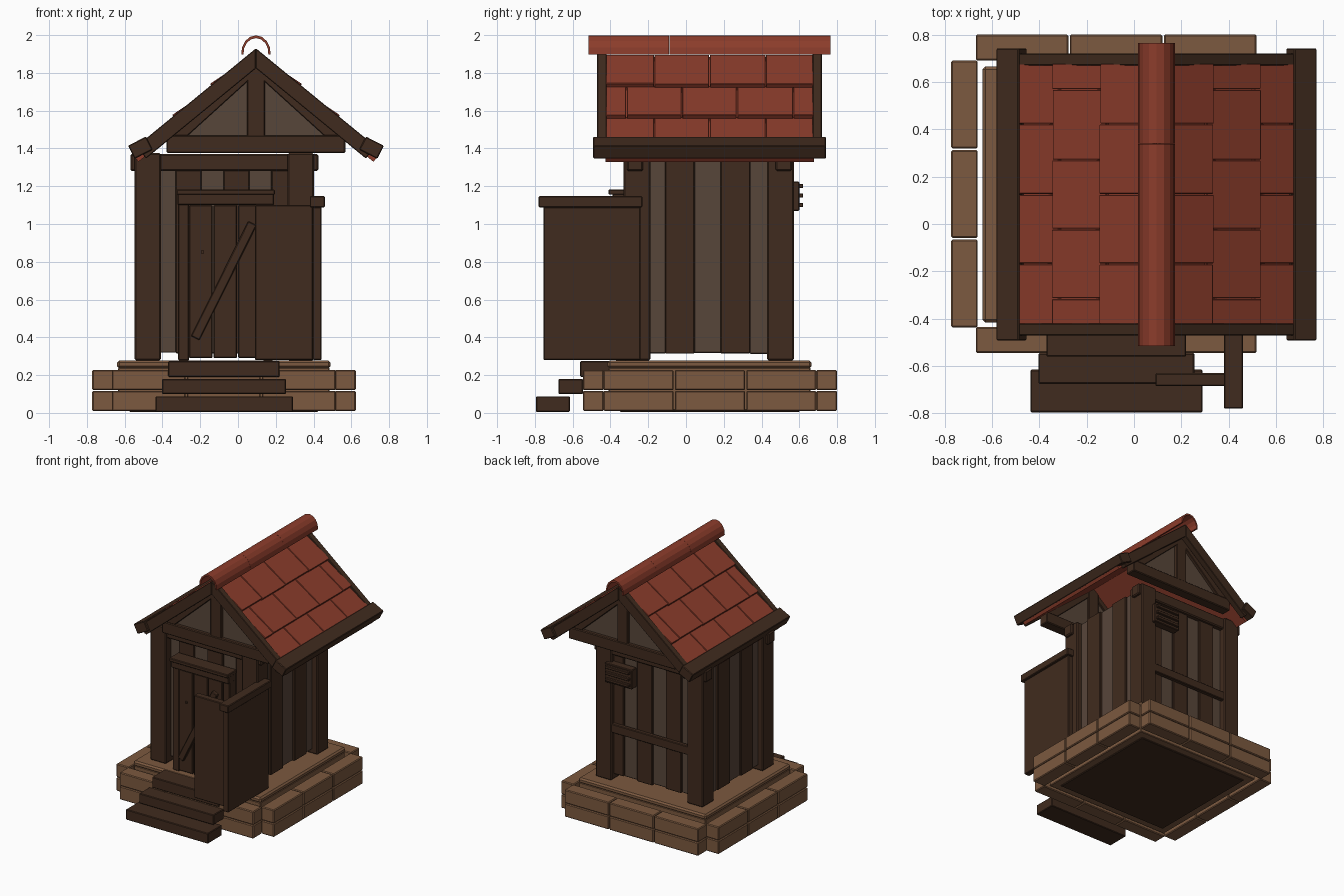
import bpy, bmesh, math, random

if "Cube" in bpy.data.objects:
    bpy.data.objects.remove(bpy.data.objects["Cube"])

random.seed(4)


def material(name, rgb):
    m = bpy.data.materials.new(name)
    m.diffuse_color = (*rgb, 1)
    m.use_nodes = True
    m.node_tree.nodes["Principled BSDF"].inputs["Base Color"].default_value = m.diffuse_color
    return m


DARK = material("dark_wood", (0.051, 0.024, 0.013))
GREY = material("weathered_wood", (0.097, 0.061, 0.042))
RED = material("clay_tile", (0.26, 0.045, 0.024))
STONE = material("tan_stone", (0.2, 0.1, 0.05))


def prism(name, pts, y0, y1, mat, bevel=0.0):
    """Extrude an x-z outline from y0 to y1."""
    bm = bmesh.new()
    a = [bm.verts.new((x, y0, z)) for x, z in pts]
    b = [bm.verts.new((x, y1, z)) for x, z in pts]
    bm.faces.new(a)
    bm.faces.new(b[::-1])
    for i in range(len(pts)):
        j = (i + 1) % len(pts)
        bm.faces.new((a[j], a[i], b[i], b[j]))
    bmesh.ops.recalc_face_normals(bm, faces=bm.faces)
    me = bpy.data.meshes.new(name)
    bm.to_mesh(me)
    bm.free()
    me.materials.append(mat)
    ob = bpy.data.objects.new(name, me)
    bpy.context.collection.objects.link(ob)
    if bevel:
        mod = ob.modifiers.new("bevel", 'BEVEL')
        mod.width = bevel
        mod.segments = 1
    return ob


def box(name, x0, x1, y0, y1, z0, z1, mat=DARK, bevel=0.005):
    return prism(name, [(x0, z0), (x1, z0), (x1, z1), (x0, z1)], y0, y1, mat, bevel)


def tilted(name, cx, cz, w, h, deg, y0, y1, mat=DARK):
    c, s = math.cos(math.radians(deg)), math.sin(math.radians(deg))
    pts = [(cx + u * c - v * s, cz + u * s + v * c) for u, v in
           ((-w / 2, -h / 2), (w / 2, -h / 2), (w / 2, h / 2), (-w / 2, h / 2))]
    return prism(name, pts, y0, y1, mat, 0.005)


# --- stone plinth: two courses of three stones per side, core, slab and floor ---
for z in (0.01, 0.12):
    for k in range(3):
        x = -0.668 + k * 0.397
        y = -0.437 + k * 0.378
        for y0 in (-0.545, 0.69):
            box("plinth_stone", x, x + 0.391, y0, y0 + 0.11, z, z + 0.107, STONE, 0.006)
        for x0 in (-0.772, 0.512):
            box("plinth_stone", x0, x0 + 0.112, y, y + 0.371, z, z + 0.107, STONE, 0.006)
box("plinth_core", -0.635, 0.485, -0.41, 0.66, 0.012, 0.24, STONE)
box("floor_underside", -0.575, 0.425, -0.35, 0.60, 0.004, 0.03)
box("plinth_slab", -0.64, 0.49, -0.415, 0.665, 0.235, 0.278, STONE, 0.012)

# --- front steps ---
box("step_bottom", -0.437, 0.29, -0.795, -0.615, 0.005, 0.088)
box("step_middle", -0.403, 0.255, -0.675, -0.545, 0.1, 0.18)
box("step_top", -0.37, 0.22, -0.56, -0.4, 0.19, 0.275)

# --- corner posts, header beams ---
for x0 in (-0.548, 0.262):
    for y0 in (-0.33, 0.43):
        box("corner_post", x0, x0 + 0.14, y0, y0 + 0.142, 0.278, 1.375, DARK, 0.008)
for y0 in (-0.312, 0.475):
    box("header_beam", -0.57, 0.425, y0, y0 + 0.085, 1.28, 1.37, DARK, 0.008)


# --- wall planks, dark ones proud of the grey ones ---
def plank(axis, outer, sign, u0, u1, k):
    grey = k % 2 == 0
    d = 0.02 if grey else 0.004
    a = outer - sign * d
    b = a - sign * 0.035
    a, b = min(a, b), max(a, b)
    r = random.uniform(-0.006, 0.006)
    mat = GREY if grey else DARK
    grow = 0.002 if grey else 0.008
    if axis == 'x':
        box("side_plank", a, b, u0 - grow, u1 + grow, 0.318 + r, 1.37, mat)
    else:
        box("wall_plank", u0 - grow, u1 + grow, a, b, 0.318 + r, 1.37, mat)


for outer, sign in ((0.375, 1), (-0.525, -1)):
    for k in range(5):
        u = max(-0.25 + 0.147 * k, -0.2)
        plank('x', outer, sign, u, min(-0.25 + 0.147 * (k + 1), 0.44) - 0.006, k)
for outer, sign in ((-0.285, -1), (0.54, 1)):
    for k in range(6):
        u = -0.45 + 0.127 * k
        plank('y', outer, sign, u, u + 0.121, k)
for z in (0.62, 1.26):
    for x0 in (-0.47, 0.30):
        box("inner_rail", x0, x0 + 0.03, -0.2, 0.45, z, z + 0.06)
box("back_rail", -0.42, 0.27, 0.53, 0.565, 0.66, 0.73)

# --- door with frame and diagonal brace ---
for x0 in (-0.317, 0.13):
    box("door_jamb", x0, x0 + 0.058, -0.375, -0.29, 0.278, 1.11)
box("door_lintel", -0.32, 0.19, -0.39, -0.29, 1.1, 1.165)
box("door_lintel_cap", -0.325, 0.195, -0.41, -0.29, 1.155, 1.183)
for k in range(3):
    x = -0.259 + 0.13 * k
    box("door_plank", x, x + 0.124, -0.38, -0.335, 0.29, 1.1)
tilted("door_brace", -0.075, 0.7, 0.68, 0.05, 63.5, -0.41, -0.378)
box("door_latch", -0.195, -0.18, -0.39, -0.378, 0.845, 0.86, DARK, 0)

# --- privacy screen beside the door ---
box("screen_side", 0.395, 0.443, -0.755, -0.24, 0.28, 1.09)
box("screen_side_cap", 0.38, 0.46, -0.78, -0.23, 1.088, 1.147)
box("screen_front", 0.09, 0.397, -0.685, -0.63, 0.28, 1.1)

# --- back vent with slats ---
box("vent_frame", 0.06, 0.30, 0.535, 0.60, 1.07, 1.225)
for z in (1.09, 1.14, 1.19):
    box("vent_slat", 0.075, 0.285, 0.595, 0.62, z, z + 0.022, DARK, 0.003)

# --- roof: slope coordinates, l down the slope, n outward ---
CX, PEAK = 0.095, 1.93
CA, SA = 0.773, 0.634


def P(s, l, n):
    return (CX + s * (l * CA + n * SA), PEAK - l * SA + n * CA)


def slope_board(name, s, n0, n1, l, y0, y1, mat, bevel=0.004):
    pts = [(CX, PEAK + n1 / CA), P(s, l, n1), P(s, l, n0), (CX, PEAK + n0 / CA)]
    return prism(name, pts, y0, y1, mat, bevel)


for s in (-1, 1):
    # barge rafters and red deck
    for y0 in (-0.47, 0.67):
        slope_board("barge_rafter", s, -0.082, 0, 0.82, y0, y0 + 0.05, DARK)
    slope_board("roof_deck", s, -0.07, -0.035, 0.862, -0.425, 0.678, RED, 0)
    # eaves beam
    tilted("eaves_beam", CX + s * 0.612, 1.404, 0.107, 0.078, -27 * s, -0.492, 0.742)
    # overlapping tile rows, joints staggered
    for r in range(3):
        l0, l1 = 0.03 + 0.26 * r, 0.045 + 0.26 * (r + 1)
        if r == 1:
            cuts = [-0.425, -0.315, -0.022, 0.27, 0.568, 0.678]
        else:
            cuts = [-0.425, -0.168, 0.125, 0.422, 0.678]
        for a, b in zip(cuts, cuts[1:]):
            e = random.uniform(-0.004, 0.004)
            pts = [P(s, l0, -0.018), P(s, l1 + e, 0.008), P(s, l1 + e, -0.02), P(s, l0, -0.045)]
            prism("roof_tile", pts, a + 0.002, b - 0.002, RED, 0.003)

# --- gables, front and back: panel, tie beam, king post, sloping struts ---
for y, d in ((-0.425, 1), (0.675, -1)):
    def ys(a, b):
        return sorted((y + d * a, y + d * b))
    prism("gable_panel", [(CX - 0.46, 1.39), (CX + 0.46, 1.39), (CX + 0.40, 1.49), (CX, 1.82),
                          (CX - 0.40, 1.49)], *ys(0.03, 0.05), GREY)
    box("gable_tie_beam", CX - 0.473, CX + 0.473, *ys(0, 0.085), 1.375, 1.468, DARK, 0.006)
    box("gable_king_post", CX - 0.047, CX + 0.047, *ys(0.005, 0.07), 1.46, 1.84)
    for s in (-1, 1):
        prism("gable_strut", [(CX, 1.795), (CX + s * 0.362, 1.467), (CX + s * 0.465, 1.467),
                              (CX, 1.865)], *ys(0.005, 0.065), DARK, 0.004)

# --- ridge cap: three hollow half-round tiles ---
arc = [math.pi * (-0.03 + 1.06 * i / 8) for i in range(9)]
for k in range(3):
    ro, ri = 0.078, 0.066
    pts = [(CX + ro * math.cos(t), 1.905 + 1.2 * ro * math.sin(t)) for t in arc]
    pts += [(CX + ri * math.cos(t), 1.905 + 1.2 * ri * math.sin(t)) for t in reversed(arc)]
    y = -0.515 + 0.427 * k
    prism("ridge_tile", pts, y, y + 0.426, RED)
